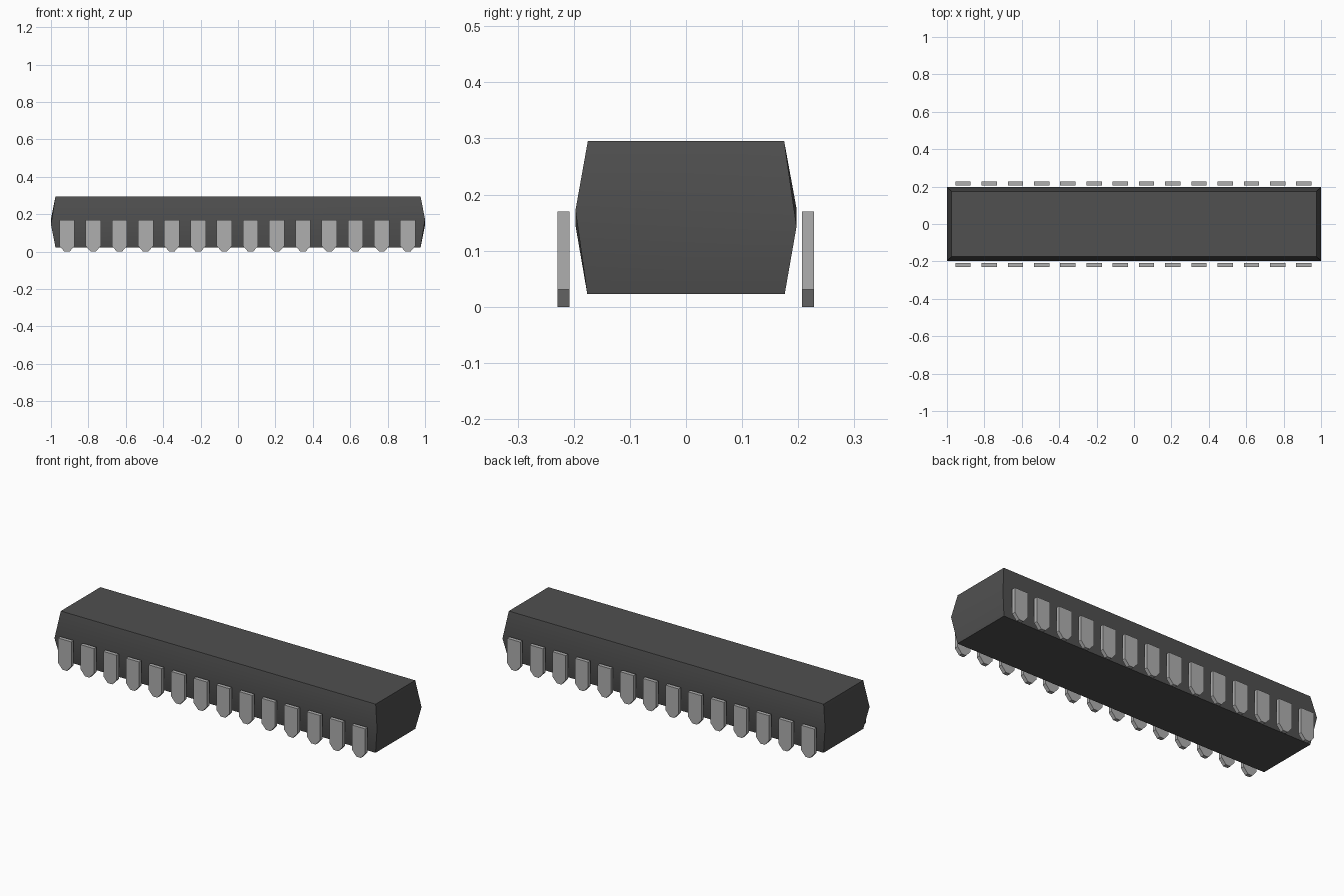
import bpy
import bmesh
import math

old = bpy.data.objects.get("Cube")
if old:
    bpy.data.objects.remove(old, do_unlink=True)


def make_material(name, value):
    mat = bpy.data.materials.new(name)
    mat.use_nodes = True
    colour = (value, value, value, 1)
    mat.diffuse_color = colour
    mat.node_tree.nodes["Principled BSDF"].inputs["Base Color"].default_value = colour
    return mat


def make_object(name, bm, mat):
    bmesh.ops.recalc_face_normals(bm, faces=bm.faces)
    mesh = bpy.data.meshes.new(name)
    bm.to_mesh(mesh)
    bm.free()
    mesh.materials.append(mat)
    obj = bpy.data.objects.new(name, mesh)
    bpy.context.collection.objects.link(obj)
    return obj


black_plastic = make_material("black plastic", 0.08)
grey_metal = make_material("grey metal", 0.43)

# Package body: three stacked rectangles, widest at a slightly uneven mould seam
CORNERS = [(-1, -1), (1, -1), (1, 1), (-1, 1)]
SEAM_Z = [0.145, 0.172, 0.143, 0.175]
bm = bmesh.new()
rings = []
for hx, hy, heights in [(0.976, 0.176, [0.023] * 4),
                        (1.0, 0.197, SEAM_Z),
                        (0.976, 0.175, [0.295] * 4)]:
    rings.append([bm.verts.new((sx * hx, sy * hy, z))
                  for (sx, sy), z in zip(CORNERS, heights)])
bm.faces.new(rings[0])
bm.faces.new(rings[2])
for low, high in zip(rings, rings[1:]):
    for i in range(4):
        j = (i + 1) % 4
        bm.faces.new((low[i], low[j], high[j], high[i]))
body = make_object("package_body", bm, black_plastic)

# Soften the shallow seam while the package corners stay sharp
bpy.ops.object.select_all(action='DESELECT')
body.select_set(True)
bpy.context.view_layer.objects.active = body
bpy.ops.object.shade_smooth_by_angle(angle=math.radians(30))

# Pins: flat plates with a tapered tip, fourteen along each long side
PIN_PROFILE = [(-0.014, 0), (0.014, 0), (0.041, 0.031),
               (0.041, 0.17), (-0.041, 0.17), (-0.041, 0.031)]
PIN_COUNT, PITCH = 14, 0.1402


def make_pin(name, x, y):
    bm = bmesh.new()
    face = bm.faces.new([bm.verts.new((x + px, y - 0.0105, pz)) for px, pz in PIN_PROFILE])
    extruded = bmesh.ops.extrude_face_region(bm, geom=[face])
    verts = [v for v in extruded["geom"] if isinstance(v, bmesh.types.BMVert)]
    bmesh.ops.translate(bm, verts=verts, vec=(0, 0.021, 0))
    return make_object(name, bm, grey_metal)


for side, y in (("front", -0.2185), ("back", 0.2175)):
    for i in range(PIN_COUNT):
        x = (i - (PIN_COUNT - 1) / 2) * PITCH - 0.003
        make_pin(f"{side}_pin_{i + 1}", x, y)
